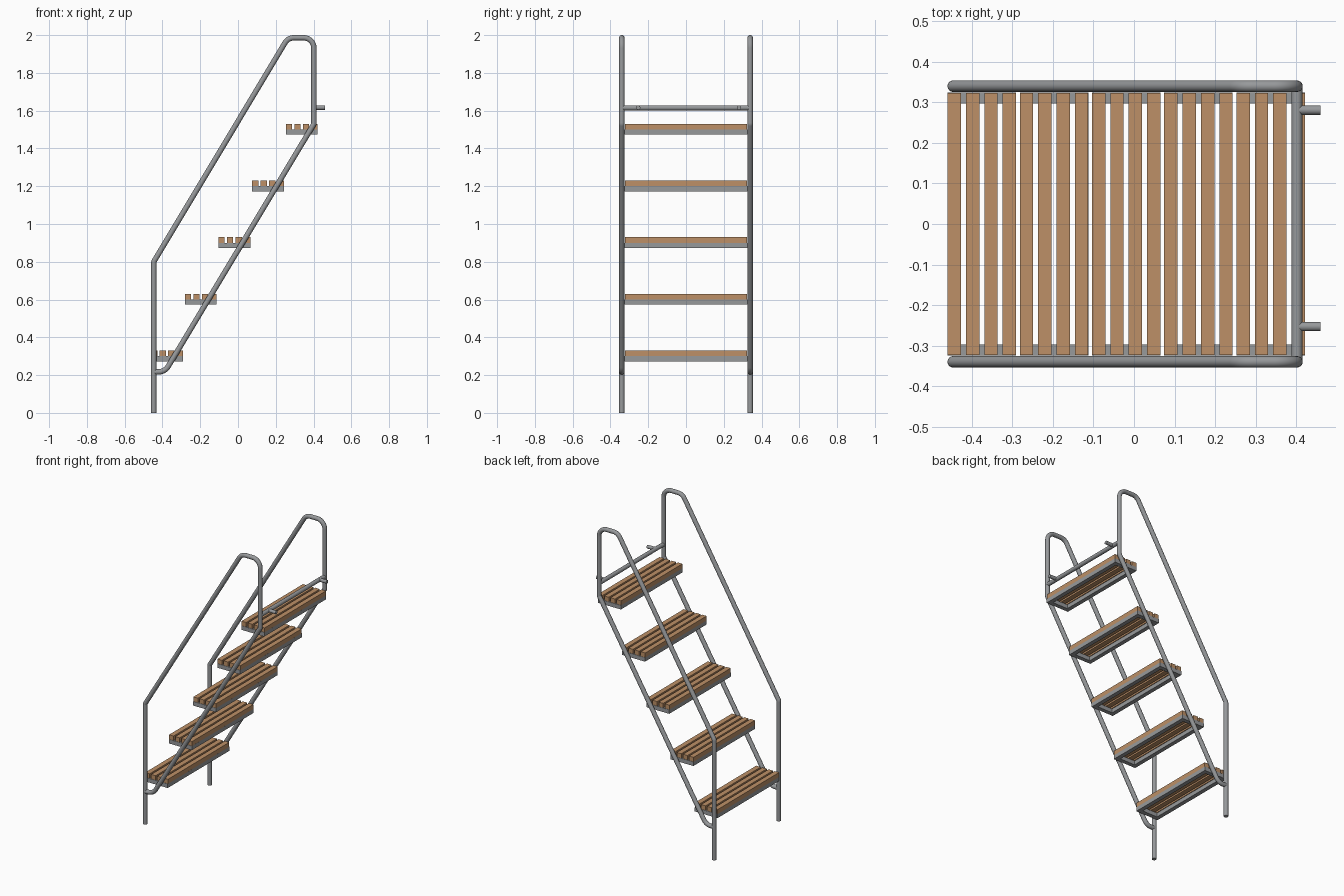
import bpy, bmesh, math
from mathutils import Vector, Matrix

if "Cube" in bpy.data.objects:
    bpy.data.objects.remove(bpy.data.objects["Cube"])


def material(name, rgb):
    m = bpy.data.materials.new(name)
    m.diffuse_color = (*rgb, 1)
    m.use_nodes = True
    m.node_tree.nodes["Principled BSDF"].inputs["Base Color"].default_value = m.diffuse_color
    return m


STEEL = material("grey steel", (0.31, 0.32, 0.33))
WOOD = material("warm wood", (0.51, 0.28, 0.135))


def boxes(name, extents, mat):
    """One object made of axis-aligned boxes (x0, x1, y0, y1, z0, z1)."""
    bm = bmesh.new()
    for x0, x1, y0, y1, z0, z1 in extents:
        mid = Vector((x0 + x1, y0 + y1, z0 + z1)) / 2
        bmesh.ops.create_cube(bm, size=1, matrix=Matrix.Translation(mid)
                              @ Matrix.Diagonal((x1 - x0, y1 - y0, z1 - z0, 1)))
    me = bpy.data.meshes.new(name)
    bm.to_mesh(me)
    bm.free()
    me.materials.append(mat)
    ob = bpy.data.objects.new(name, me)
    bpy.context.collection.objects.link(ob)


def rounded(points):
    """Path from (x, z, corner radius) points, with arcs at the corners."""
    pts = [Vector((p[0], p[1])) for p in points]
    path = [pts[0]]
    for i in range(1, len(pts) - 1):
        a = (pts[i - 1] - pts[i]).normalized()
        b = (pts[i + 1] - pts[i]).normalized()
        r = points[i][2]
        half = a.angle(b) / 2
        centre = pts[i] + (a + b).normalized() * r / math.sin(half)
        s = pts[i] + a * r / math.tan(half) - centre
        e = pts[i] + b * r / math.tan(half) - centre
        n = 8
        for k in range(n + 1):
            path.append(centre + s.lerp(e, k / n).normalized() * r)
    path.append(pts[-1])
    return path


def tube(name, points, radius):
    cu = bpy.data.curves.new(name, 'CURVE')
    cu.dimensions = '3D'
    cu.bevel_depth = radius
    cu.bevel_resolution = 6
    cu.use_fill_caps = True
    sp = cu.splines.new('POLY')
    sp.points.add(len(points) - 1)
    for p, co in zip(sp.points, points):
        p.co = (*co, 1)
    cu.materials.append(STEEL)
    ob = bpy.data.objects.new(name, cu)
    bpy.context.collection.objects.link(ob)
    bpy.ops.object.select_all(action='DESELECT')
    ob.select_set(True)
    bpy.context.view_layer.objects.active = ob
    bpy.ops.object.convert(target='MESH')
    bpy.ops.object.shade_smooth_by_angle(angle=math.radians(40))


# bent side rails: post, handrail, drop and lower stringer in one tube
rail = rounded([(-0.446, 0, 0), (-0.446, 0.80, 0.02), (0.265, 1.986, 0.055),
                (0.402, 1.986, 0.055), (0.402, 1.53, 0.02),
                (-0.387, 0.217, 0.06), (-0.446, 0.217, 0)])
for side, y in (("left", 0.34), ("right", -0.34)):
    tube(side + "_rail", [(p.x, y, p.y) for p in rail], 0.0143)

# treads: steel frame with four slats
for i in range(5):
    x0, z = -0.46 + 0.1782 * i, 0.30 * (i + 1)
    x1, w, t, b = x0 + 0.169, 0.325, 0.028, z - 0.027
    boxes(f"tread_frame_{i + 1}", [
        (x0, x1, -w, -w + t, b, z), (x0, x1, w - t, w, b, z),
        (x0, x0 + t, -w + t, w - t, b, z), (x1 - t, x1, -w + t, w - t, b, z)], STEEL)
    boxes(f"tread_slats_{i + 1}", [
        (x0 + 0.0453 * k, x0 + 0.0453 * k + 0.033, -0.323, 0.323, z, z + 0.03)
        for k in range(4)], WOOD)

# top crossbar and its two mounting stubs
tube("crossbar", [(0.402, -0.34, 1.615), (0.402, 0.34, 1.615)], 0.0135)
for n, y in (("left", 0.281), ("right", -0.253)):
    tube(n + "_stub", [(0.402, y, 1.616), (0.46, y, 1.616)], 0.0115)
